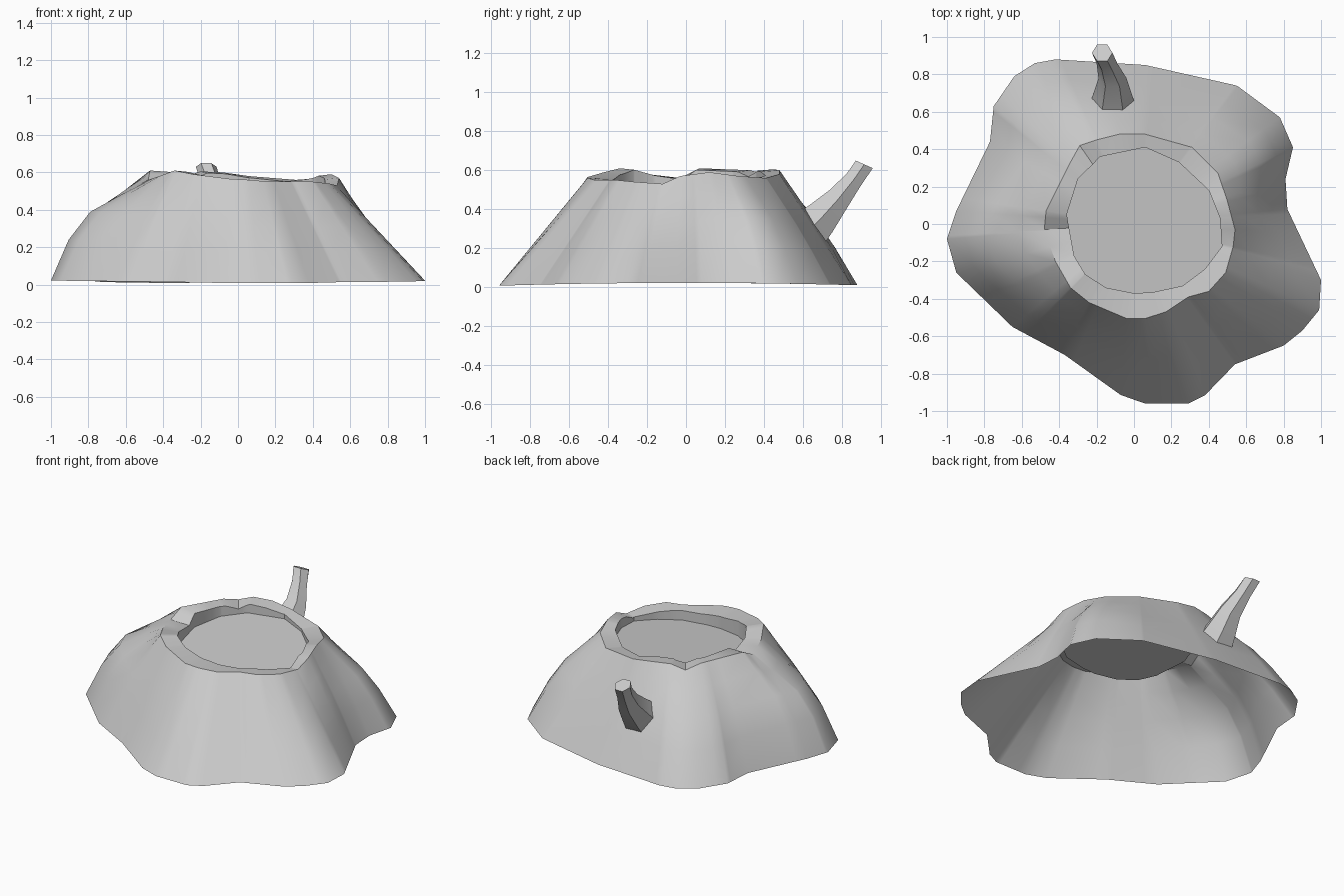
import bpy, bmesh, math
from mathutils import Vector

if "Cube" in bpy.data.objects:
    bpy.data.objects.remove(bpy.data.objects["Cube"])

# Outlines seen from above: root flare, broken rim (with heights), cut wood face
BASE = [(-1, -.08), (-.95, -.26), (-.65, -.55), (-.37, -.7), (-.07, -.915), (.06, -.96), (.29, -.96),
        (.38, -.915), (.54, -.75), (.8, -.65), (.9, -.57), (.99, -.46), (1, -.3), (.82, .08),
        (.81, .24), (.85, .41), (.78, .57), (.55, .74), (.06, .85), (-.42, .88), (-.53, .86),
        (-.64, .79), (-.75, .63), (-.77, .44), (-.95, .07)]
RIM = [(-.48, -.03, .56), (-.42, -.2, .58), (-.34, -.34, .61), (-.24, -.42, .59), (-.04, -.505, .565),
       (.06, -.505, .56), (.17, -.47, .55), (.29, -.39, .55), (.4, -.36, .55), (.49, -.26, .54),
       (.53, -.12, .53), (.54, -.03, .57), (.5, .12, .59), (.45, .27, .57), (.31, .41, .56),
       (.06, .48, .58), (-.08, .48, .6), (-.2, .45, .605), (-.29, .42, .575), (-.34, .33, .6), (-.47, .07, .61)]
FACE = [(-.36, .05), (-.32, -.17), (-.26, -.27), (-.15, -.34), (0, -.37), (.1, -.365), (.26, -.33),
        (.38, -.24), (.47, -.12), (.46, .03), (.4, .18), (.24, .33), (.06, .41), (-.18, .36), (-.3, .24)]


def angle(p):
    return math.atan2(p[1], p[0]) % math.tau


def sample(outline, a):
    """Point where a ray from the centre at angle a meets the outline."""
    pts = sorted(outline, key=angle)
    d = Vector((math.cos(a), math.sin(a)))
    i = next((k for k, p in enumerate(pts) if angle(p) > a), 0)
    p, q = Vector(pts[i - 1]), Vector(pts[i])
    cp, cq = d.cross(p.xy), d.cross(q.xy)
    return p.lerp(q, cp / (cp - cq))


def make(name, rings, cap):
    bm = bmesh.new()
    loops = [[bm.verts.new(p) for p in r] for r in rings]
    for lo, hi in zip(loops, loops[1:]):
        n = len(lo)
        for i in range(n):
            j = (i + 1) % n
            bm.faces.new((lo[i], lo[j], hi[j], hi[i]))
    if cap:
        bm.faces.new(loops[-1])
    me = bpy.data.meshes.new(name)
    bm.to_mesh(me)
    bm.free()
    ob = bpy.data.objects.new(name, me)
    bpy.context.collection.objects.link(ob)
    bpy.ops.object.select_all(action='DESELECT')
    ob.select_set(True)
    bpy.context.view_layer.objects.active = ob
    bpy.ops.object.shade_smooth_by_angle(angle=math.radians(35))


def lobe(a, deg, width):
    d = (math.degrees(a) - deg + 180) % 360 - 180
    return math.exp(-(d / width) ** 2)


# Stump: bark rings from root flare to rim, flat rim top, inner wall, sunken cut face
angles = []
for a in sorted(angle(p) for p in BASE + RIM + FACE):
    if not angles or a - angles[-1] > .015:
        angles.append(a)
rings = [[] for _ in range(7)]
for a in angles:
    b, r, f = sample(BASE, a), sample(RIM, a), sample(FACE, a)
    b = Vector((b.x, b.y, .022 - .016 * b.y * b.y))
    swell = .078 * lobe(a, 185, 28) + .038 * lobe(a, 30, 20) + .03 * lobe(a, 130, 25)
    out = Vector((math.cos(a), math.sin(a), .9))
    rings[0].append(b)
    for k, (t, s) in enumerate(((.3, .8), (.55, 1), (.8, .45))):
        rings[k + 1].append(b.lerp(r, t) + out * (swell * s))
    rings[4].append(r)
    face_z = .506 + .085 * f.y
    rings[5].append(Vector((f.x, f.y, max(r.z - .008, face_z + .015))))
    rings[6].append(Vector((f.x, f.y, face_z)))
make("stump", rings, True)

# Broken side branch: tapering, six-sided
branch = []
for c, w, tilt in (((-.115, .64, .3), .12, .75), ((-.115, .69, .35), .105, .75),
                   ((-.115, .78, .45), .075, .75), ((-.145, .86, .55), .055, .85),
                   ((-.17, .915, .63), .055, 1.15)):
    side = Vector((1, 0, 0))
    up = Vector((0, -math.sin(tilt), math.cos(tilt)))
    branch.append([Vector(c) + side * (w * math.cos(i * math.tau / 6)) + up * (w * math.sin(i * math.tau / 6))
                   for i in range(6)])
make("broken_branch", branch, True)
